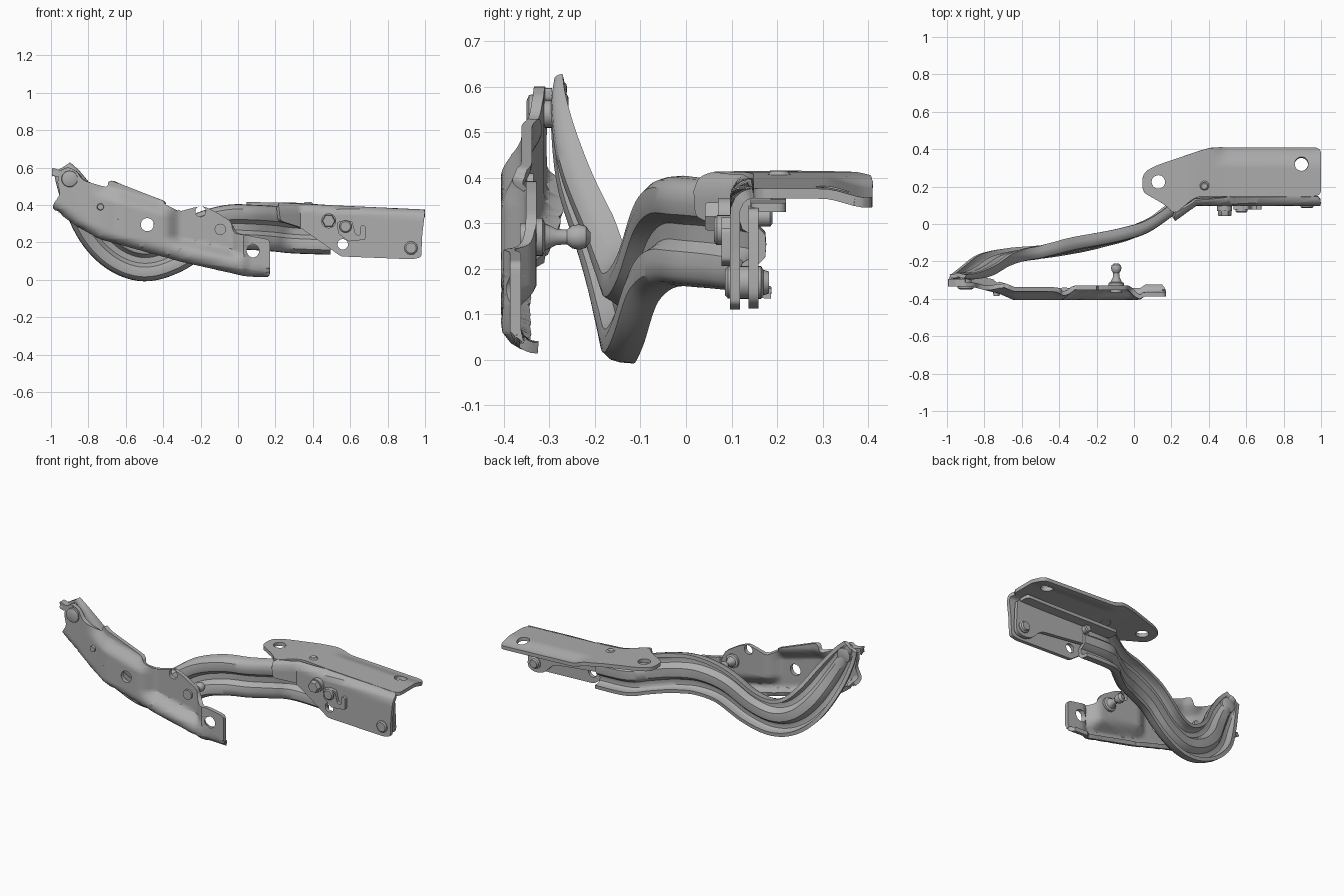
import bpy, bmesh, math
from mathutils import Vector

if "Cube" in bpy.data.objects:
    bpy.data.objects.remove(bpy.data.objects["Cube"], do_unlink=True)

steel = bpy.data.materials.new("grey_steel")
steel.use_nodes = True
steel.diffuse_color = (0.42, 0.42, 0.42, 1)
steel.node_tree.nodes["Principled BSDF"].inputs["Base Color"].default_value = steel.diffuse_color


def finish(name, bm, thickness=0):
    """Turn a bmesh into a shaded object, optionally as sheet metal."""
    bmesh.ops.recalc_face_normals(bm, faces=bm.faces)
    mesh = bpy.data.meshes.new(name)
    bm.to_mesh(mesh)
    bm.free()
    obj = bpy.data.objects.new(name, mesh)
    bpy.context.collection.objects.link(obj)
    mesh.materials.append(steel)
    bpy.ops.object.select_all(action='DESELECT')
    obj.select_set(True)
    bpy.context.view_layer.objects.active = obj
    if thickness:
        mod = obj.modifiers.new("sheet", 'SOLIDIFY')
        mod.thickness, mod.offset = thickness, 0
        bpy.ops.object.modifier_apply(modifier=mod.name)
    bpy.ops.object.shade_smooth_by_angle(angle=math.radians(35))
    return obj


def lerp(table, x):
    """Piecewise linear lookup."""
    for (a, p), (b, q) in zip(table, table[1:]):
        if x <= b:
            return p + (q - p) * max(0, (x - a) / (b - a))
    return table[-1][1]


def step(a, b, x):
    t = min(1, max(0, (x - a) / (b - a)))
    return t * t * (3 - 2 * t)


def rounded(points, r):
    """Round every corner of an outline."""
    out = []
    pts = [Vector(p) for p in points]
    for i, p in enumerate(pts):
        ends = []
        for q in (pts[i - 1], pts[(i + 1) % len(pts)]):
            d = q - p
            ends.append(p + d * min(0.45, r / d.length))
        for k in range(5):
            t = k / 4
            out.append(ends[0] * (1 - t) ** 2 + p * 2 * t * (1 - t) + ends[1] * t * t)
    return out


def sheet(name, outline, holes, place, thickness=0.022, r=0.025, grid=0.02):
    """Flat outline with round holes, gridded, then pressed into shape by place(u, v)."""
    loops = [rounded(outline, r)]
    for u, v, rad in holes:
        loops.append([(u + rad * math.cos(a * math.pi / 12), v + rad * math.sin(a * math.pi / 12))
                      for a in range(24)])
    curve = bpy.data.curves.new(name, 'CURVE')
    curve.dimensions, curve.fill_mode = '2D', 'BOTH'
    for loop in loops:
        spline = curve.splines.new('POLY')
        spline.points.add(len(loop) - 1)
        for pt, co in zip(spline.points, loop):
            pt.co = (co[0], co[1], 0, 1)
        spline.use_cyclic_u = True
    tmp = bpy.data.objects.new(name + "_outline", curve)
    bpy.context.collection.objects.link(tmp)
    bpy.context.view_layer.update()
    mesh = bpy.data.meshes.new_from_object(tmp.evaluated_get(bpy.context.evaluated_depsgraph_get()))
    bm = bmesh.new()
    bm.from_mesh(mesh)
    bpy.data.objects.remove(tmp)
    bpy.data.curves.remove(curve)
    bpy.data.meshes.remove(mesh)
    bmesh.ops.remove_doubles(bm, verts=bm.verts, dist=1e-5)
    for axis in (0, 1):
        vals = [p[axis] for p in outline]
        c = min(vals) + grid
        while c < max(vals):
            co, no = Vector(), Vector()
            co[axis], no[axis] = c, 1
            bmesh.ops.bisect_plane(bm, geom=bm.verts[:] + bm.edges[:] + bm.faces[:],
                                   plane_co=co, plane_no=no)
            c += grid
    for v in bm.verts:
        v.co = place(v.co.x, v.co.y)
    return finish(name, bm, thickness)


def turned(name, centre, profile, n=24, axis='y'):
    """Turned part: profile of (position, radius) along the y or z axis."""
    bm = bmesh.new()
    rings = []
    for h, r in profile:
        ring = []
        for k in range(n):
            a = 2 * math.pi * k / n
            u, v = centre[0] + r * math.cos(a), centre[1] + r * math.sin(a)
            ring.append(bm.verts.new((u, h, v) if axis == 'y' else (u, v, h)))
        rings.append(ring)
    for a, b in zip(rings, rings[1:]):
        for k in range(n):
            bm.faces.new((a[k], a[k - 1], b[k - 1], b[k]))
    bm.faces.new(rings[0])
    bm.faces.new(rings[-1])
    return finish(name, bm)


# Body-side mounting plate with curled lower edge and stepped web
low_edge = [(-.99, .395), (-.87, .305), (-.74, .23), (-.31, .11), (.04, .03), (.17, .025)]


def press_body(x, z):
    h = z - lerp(low_edge, x)
    y = lerp([(-1, -.315), (-.86, -.325), (-.72, -.36), (-.64, -.395), (.17, -.395)], x)
    y += .045 * step(.2, .29, h) * step(-.8, -.68, x) * (1 - step(-.42, -.34, x))
    y += .055 * step(-.4, -.31, x) * step(.05, .12, h) * (1 - step(-.04, .04, x))
    y += .02 * step(.02, .06, x)
    curl = 1 - min(1, max(0, h / .045))
    return x, y + .05 * (1 - math.sqrt(1 - curl * curl)), z


body = low_edge + [(.17, .215), (-.015, .25), (-.04, .315), (-.13, .37), (-.19, .395), (-.23, .388),
                   (-.32, .364), (-.39, .4), (-.39, .42), (-.685, .535), (-.7, .487), (-.83, .535),
                   (-.86, .58), (-.91, .605), (-.955, .58), (-.965, .52), (-.95, .46)]
sheet("body_plate", body, [(-.485, .295, .035), (-.2, .365, .028), (.077, .155, .036)],
      press_body, .024, .02)
sheet("stop_hook", [(-.995, .6), (-.995, .56), (-.97, .55), (-.9, .57), (-.9, .6), (-.95, .585)], [],
      lambda x, z: (x, -.315, z), .04, .01)
turned("locating_pin", (-.735, .39), [(-.385, .016), (-.36, .02), (-.335, .02)], 16)

# Pivot rivet joining plate and arm
turned("pivot_rivet", (-.9, .54), [(-.35, .03), (-.345, .042), (-.325, .045), (-.325, .03),
                                  (-.28, .03), (-.28, .046), (-.262, .044), (-.258, .036)])

# Gas spring ball stud
turned("ball_stud", (-.095, .27), [(-.365, .03), (-.345, .03), (-.345, .042), (-.315, .042), (-.31, .03),
                                  (-.285, .018), (-.262, .016), (-.25, .025), (-.235, .028),
                                  (-.22, .024), (-.21, .01)])

# Gooseneck arm: x, z, y and half width along its length
keys = [Vector(k) for k in (
    (-.94, .6, -.275, .04), (-.9, .53, -.275, .065), (-.83, .4, -.25, .09), (-.74, .25, -.195, .1),
    (-.63, .145, -.165, .1), (-.5, .103, -.15, .1), (-.36, .14, -.125, .1), (-.2, .24, -.09, .105),
    (-.05, .28, -.055, .11), (.08, .28, -.005, .11), (.2, .272, .08, .11), (.3, .26, .145, .108),
    (.5, .25, .152, .105))]
path = []
for i in range(len(keys) - 1):
    a, b, c, d = (keys[max(0, min(len(keys) - 1, i + k))] for k in (-1, 0, 1, 2))
    for s in range(6):
        t = s / 6
        path.append(b + (c - a) * (t / 2) + (a * 2 - b * 5 + c * 4 - d) * (t * t / 2)
                    + (b * 3 - a - c * 3 + d) * (t ** 3 / 2))
path.append(keys[-1])
half = [(0, .013), (.2, .012), (.32, -.002), (.42, -.02), (.6, -.025), (.82, -.022), (.93, -.01),
        (.98, .008), (1, .035)]
section = [(-w, d) for w, d in reversed(half[1:])] + half
bm = bmesh.new()
rows = []
for i, p in enumerate(path):
    q = path[min(i + 1, len(path) - 1)] - path[max(i - 1, 0)]
    side = Vector((-q[1], q[0])).normalized()
    depth = min(1, p[3] / .1) ** 2
    rows.append([bm.verts.new((p[0] + side.x * w * p[3], p[2] + d * depth, p[1] + side.y * w * p[3]))
                 for w, d in section])
for a, b in zip(rows, rows[1:]):
    for k in range(len(section) - 1):
        bm.faces.new((a[k], a[k + 1], b[k + 1], b[k]))
finish("gooseneck_arm", bm, .022)

# Hood-side bracket: top plate and folded side flange
def fold_y(x):
    return lerp([(.2, .015), (.33, .108), (1, .108)], x)


def top_z(x):
    return lerp([(0, .405), (.3, .402), (.5, .388), (1, .365)], x)


def press_side(x, z):
    t = min(1, max(0, (z - top_z(x) + .04) / .04))
    return x, fold_y(x) + .04 * (1 - math.sqrt(1 - t * t)), z


top = [(.215, .05), (.33, .148), (1, .148), (1, .41), (.42, .41), (.36, .395), (.11, .31),
       (.045, .27), (.045, .17), (.1, .14), (.17, .1)]
sheet("hood_top_plate", top, [(.13, .225, .036), (.895, .32, .036)],
      lambda x, y: (x, y, top_z(x) - .02 * step(.3, .4, y) * step(.4, .5, x)), .022, .04)
side = [(.21, top_z(.21)), (.5, top_z(.5)), (1, top_z(1)), (.985, .24), (.98, .12), (.93, .11),
        (.55, .125), (.46, .19), (.33, .28), (.22, .315)]
sheet("hood_side_flange", side, [(.56, .19, .028)], press_side, .022, .015)
turned("top_dimple", (.375, .205), [(.38, .03), (.402, .03), (.415, .018), (.408, .008)], 20, 'z')

# Inner tongue behind the flange, with its turned-back upper lip
sheet("inner_tongue", [(.46, .34), (.97, .335), (.98, .13), (.93, .11), (.87, .12), (.8, .19), (.46, .23)],
      [], lambda x, z: (x, .148, z), .022, .03, .1)
sheet("inner_lip", [(.3, .142), (.95, .142), (.95, .22), (.3, .22)], [],
      lambda x, y: (x, y, .345 - .01 * step(.3, .9, x)), .02, .02, .1)

# Fasteners and latch on the side flange
turned("hex_bolt_head", (.485, .315), [(.042, .032), (.048, .036), (.072, .036)], 6)
turned("bolt_washer", (.485, .315), [(.07, .04), (.1, .04)])
turned("bolt_end", (.485, .315), [(.14, .022), (.185, .022), (.19, .016)], 16)
turned("latch_pin", (.575, .285), [(.062, .026), (.068, .033), (.1, .033)])
sheet("latch_hook", [(.53, .31), (.61, .315), (.63, .24), (.655, .24), (.655, .29), (.682, .29),
                     (.682, .215), (.59, .205), (.535, .25)], [],
      lambda x, z: (x, .088, z), .02, .012)
turned("end_rivet", (.925, .17), [(.086, .028), (.092, .035), (.1, .036), (.165, .036), (.17, .028),
                                 (.182, .024)])
